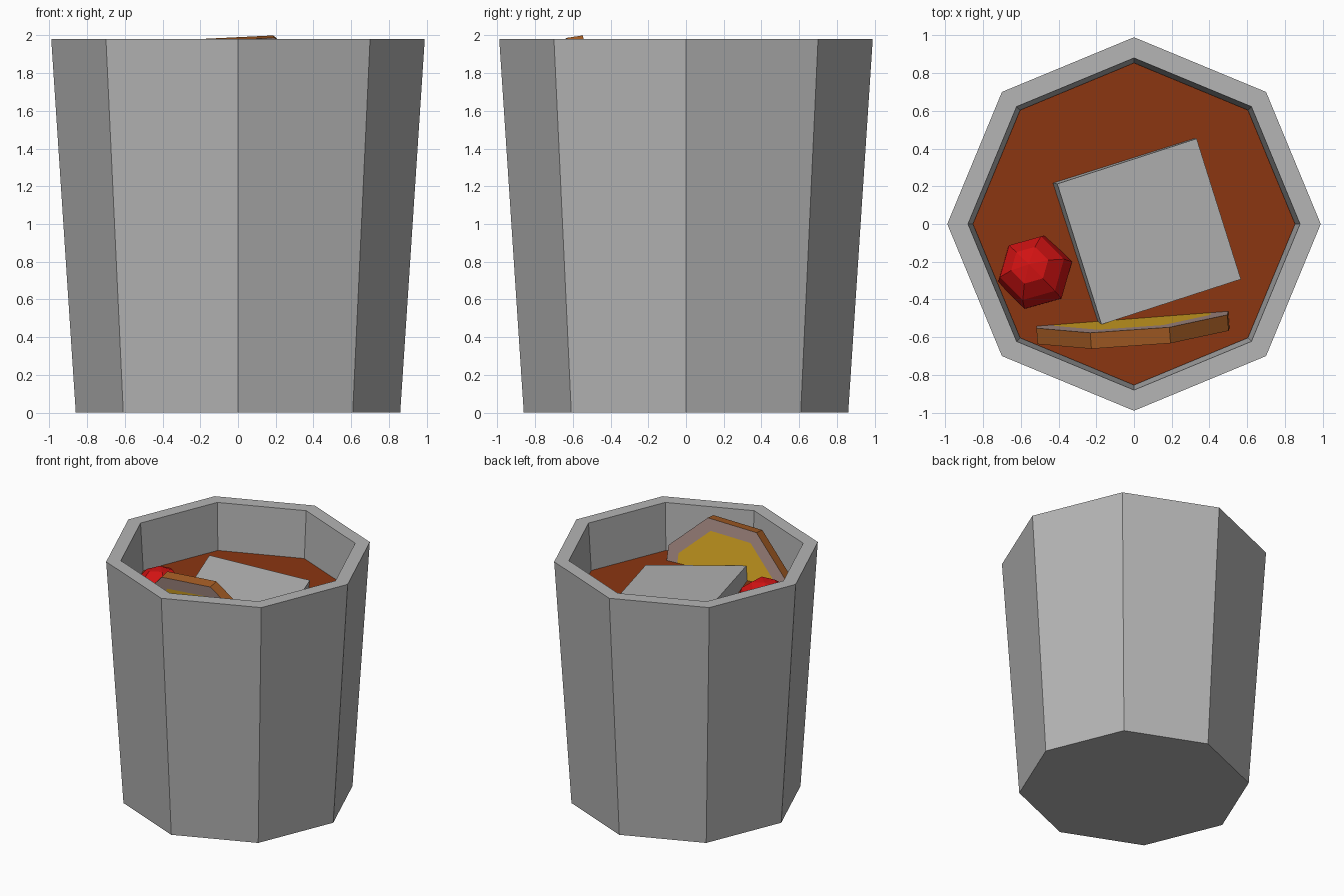
import bpy, bmesh, math
from mathutils import Matrix, Vector, Euler

if "Cube" in bpy.data.objects:
    bpy.data.objects.remove(bpy.data.objects["Cube"])


def material(name, rgb):
    m = bpy.data.materials.new(name)
    m.diffuse_color = (*rgb, 1)
    m.use_nodes = True
    m.node_tree.nodes["Principled BSDF"].inputs["Base Color"].default_value = m.diffuse_color
    return m


GLASS = material("pale_grey", (0.46, 0.46, 0.46))
DRINK = material("amber_brown", (0.258, 0.037, 0.0056))
RED = material("cherry_red", (0.63, 0.006, 0.006))
PEEL = material("orange_peel", (0.376, 0.109, 0.018))
PITH = material("pale_pith", (0.397, 0.27, 0.242))
FLESH = material("citrus_yellow", (0.70, 0.392, 0.018))


def lathe(profile, sides, phase=0.0):
    """Spin (radius, z) points into a faceted solid; open ends get flat caps."""
    bm = bmesh.new()
    rings = []
    for r, z in profile:
        if r == 0:
            rings.append([bm.verts.new((0, 0, z))] * sides)
        else:
            angles = [phase + math.tau * i / sides for i in range(sides)]
            rings.append([bm.verts.new((r * math.cos(a), r * math.sin(a), z)) for a in angles])
    for a, b in zip(rings, rings[1:]):
        for i in range(sides):
            j = (i + 1) % sides
            bm.faces.new(list(dict.fromkeys((a[i], a[j], b[j], b[i]))))
    for ring in (rings[0], rings[-1]):
        if ring[0] is not ring[1]:
            bm.faces.new(ring)
    bmesh.ops.recalc_face_normals(bm, faces=bm.faces)
    return bm


def finish(name, bm, mats, matrix=Matrix()):
    me = bpy.data.meshes.new(name)
    bm.to_mesh(me)
    bm.free()
    for m in mats:
        me.materials.append(m)
    ob = bpy.data.objects.new(name, me)
    ob.matrix_world = matrix
    bpy.context.collection.objects.link(ob)
    return ob


# Eight-sided tapered tumbler with a hollow inside
finish("tumbler", lathe([(0.86, 0), (0.99, 1.98), (0.88, 1.98), (0.76, 0.12)], 8), [GLASS])

# Drink filling the tumbler
finish("drink", lathe([(0.758, 0.13), (0.854, 1.6)], 8), [DRINK])

# Tilted ice cube, oriented by two of its top edges
u = Vector((0.74, 0.24, -0.098)).normalized()
n = u.cross(Vector((-0.25, 0.74, 0.055))).normalized()
v = n.cross(u)
rot = Matrix((u, v, n)).transposed().to_4x4()
bm = bmesh.new()
bmesh.ops.create_cube(bm, size=0.783)
finish("ice_cube", bm, [GLASS],
       Matrix.Translation(Vector((0.08, -0.04, 1.687)) - n * 0.3915) @ rot)

# Low-poly cherry
R = 0.205
arc = [(0, -R)] + [(R * math.sin(t), -R * math.cos(t))
                   for t in (math.pi * k / 6 for k in range(1, 6))] + [(0, R)]
tilt = Matrix.Rotation(math.radians(15), 4, Vector((-0.045, -0.035, 0)))
finish("cherry", lathe(arc, 6, math.radians(15)), [RED],
       Matrix.Translation((-0.525, -0.255, 1.6)) @ tilt)

# Citrus slice: peel rim, pith ring and inset flesh on both faces
bm = lathe([(0.55, -0.043), (0.55, 0.043)], 8, math.pi / 8)
caps = [f for f in bm.faces if abs(f.normal.z) > 0.9]
ring = bmesh.ops.inset_individual(bm, faces=caps, thickness=0.1)["faces"]
for f in ring:
    f.material_index = 1
for f in caps:
    f.material_index = 2
bm.transform(Matrix.Rotation(math.radians(90), 4, 'X'))
lean = Euler((math.radians(8.6), math.radians(-2.8), math.radians(4))).to_matrix().to_4x4()
finish("citrus_slice", bm, [PEEL, PITH, FLESH],
       Matrix.Translation((0, -0.527, 1.481)) @ lean)
